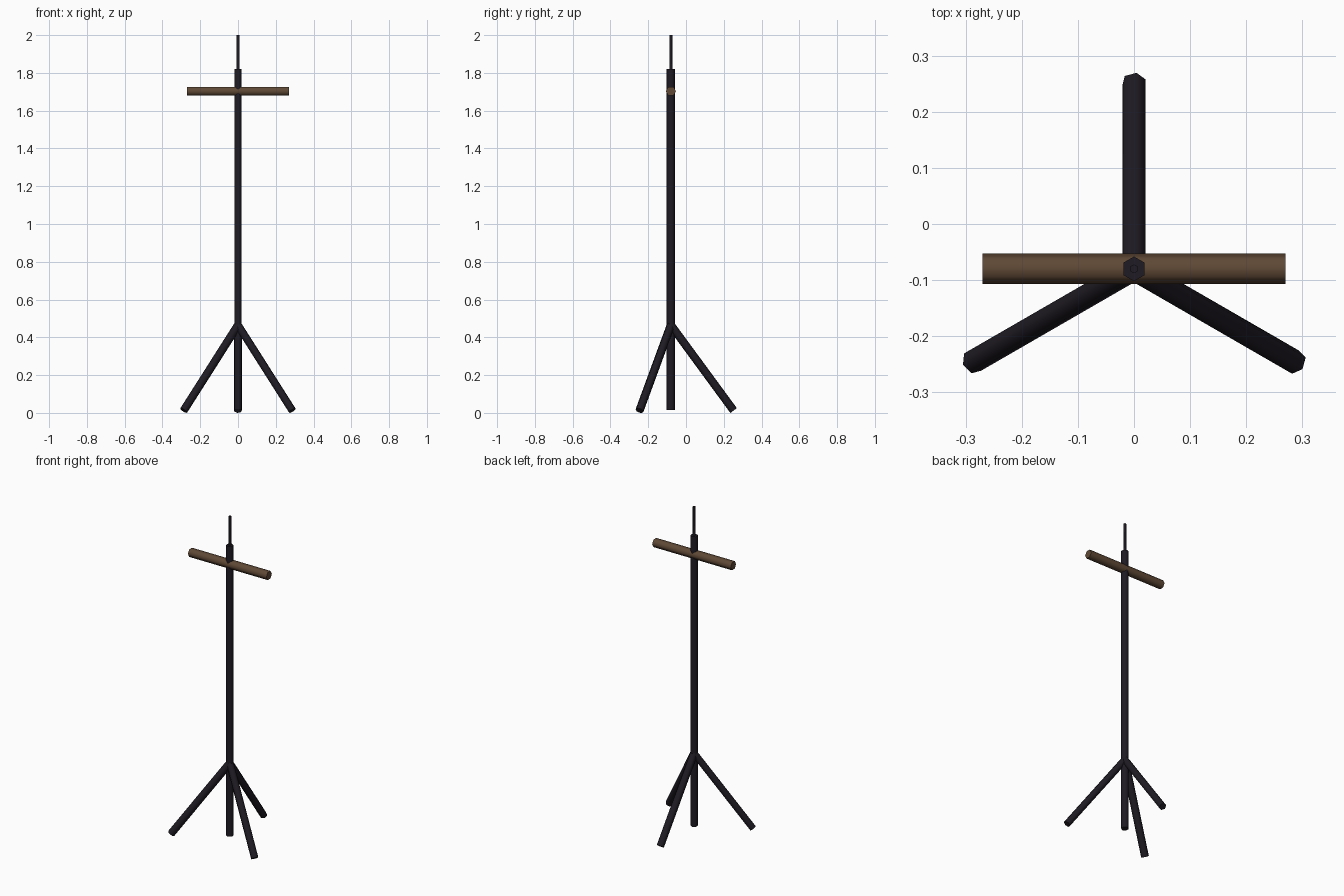
import bpy
from math import radians, sin, cos
from mathutils import Vector, Matrix

if "Cube" in bpy.data.objects:
    bpy.data.objects.remove(bpy.data.objects["Cube"])


def material(name, color):
    m = bpy.data.materials.new(name)
    m.diffuse_color = (*color, 1)
    m.use_nodes = True
    m.node_tree.nodes["Principled BSDF"].inputs["Base Color"].default_value = m.diffuse_color
    return m


metal = material("dark_metal", (0.014, 0.011, 0.017))
wood = material("brown_wood", (0.115, 0.066, 0.036))


def rod(name, a, b, radius, mat, roll=0, sides=6):
    """Low-poly rod between two points, rolled about its own axis."""
    a, b = Vector(a), Vector(b)
    bpy.ops.mesh.primitive_cylinder_add(vertices=sides, radius=radius, depth=(b - a).length)
    ob = bpy.context.object
    ob.name = name
    turn = (b - a).to_track_quat('Z', 'Y').to_matrix().to_4x4()
    ob.matrix_world = Matrix.Translation((a + b) / 2) @ turn @ Matrix.Rotation(radians(roll), 4, 'Z')
    ob.data.materials.append(mat)
    bpy.ops.object.shade_smooth_by_angle(angle=radians(65))
    return ob


Y = -0.08  # pole axis

# Upright pole and thin tip
rod("pole", (0, Y, 0.015), (0, Y, 1.82), 0.022, metal)
rod("top_spike", (0, Y, 1.81), (0, Y, 2.0), 0.008, metal)

# Horizontal bar
rod("crossbar", (-0.27, Y, 1.703), (0.27, Y, 1.703), 0.027, wood, roll=90)

# Three splayed legs
for name, angle, roll in (("back_leg", 90, 12), ("left_leg", 210, 12), ("right_leg", 330, 12)):
    t = radians(angle)
    foot = (0.332 * cos(t), Y + 0.332 * sin(t), 0.0125)
    rod(name, (0, Y, 0.465), foot, 0.022, metal, roll)
